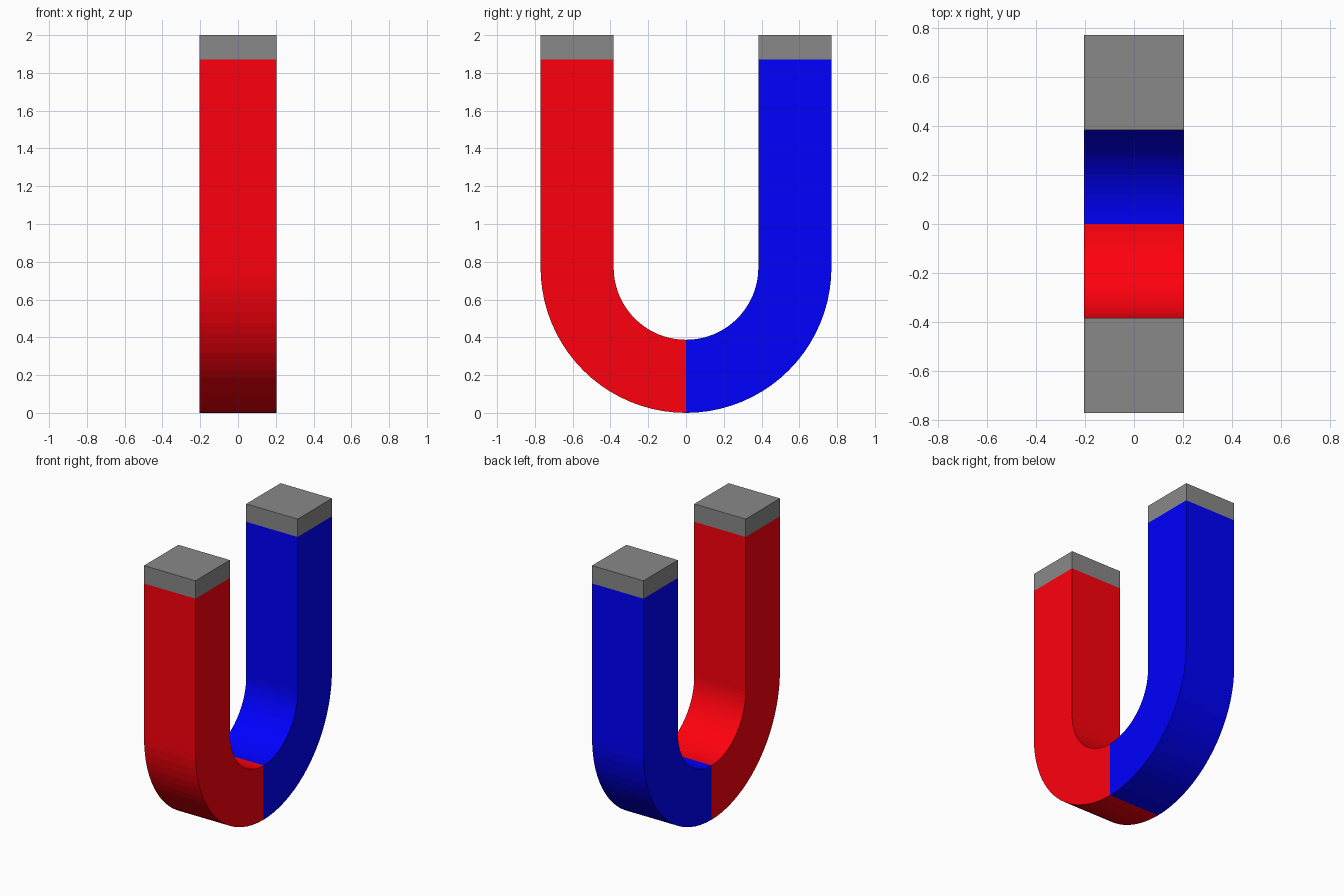
import bpy, bmesh
from math import sin, cos, pi

if "Cube" in bpy.data.objects:
    bpy.data.objects.remove(bpy.data.objects["Cube"])

HALF_W = 0.203            # half width in x
R_OUT, R_IN = 0.77, 0.383 # bend radii
ZC = 0.77                 # height of the bend centre
Z_TIP, Z_TOP = 1.872, 2.0
SEGS = 20                 # segments per quarter bend


def material(name, color):
    mat = bpy.data.materials.new(name)
    mat.diffuse_color = color
    mat.use_nodes = True
    mat.node_tree.nodes["Principled BSDF"].inputs["Base Color"].default_value = mat.diffuse_color
    return mat


def sweep(name, stations, mat):
    """Loft a rectangular section through (outer, inner) point pairs in the yz plane."""
    bm = bmesh.new()
    rings = []
    for (yo, zo), (yi, zi) in stations:
        rings.append([bm.verts.new(p) for p in (
            (-HALF_W, yo, zo), (HALF_W, yo, zo), (HALF_W, yi, zi), (-HALF_W, yi, zi))])
    for a, b in zip(rings, rings[1:]):
        for i in range(4):
            j = (i + 1) % 4
            bm.faces.new((a[i], a[j], b[j], b[i]))
    bm.faces.new(rings[0])
    bm.faces.new(rings[-1])
    bmesh.ops.recalc_face_normals(bm, faces=bm.faces[:])
    mesh = bpy.data.meshes.new(name)
    bm.to_mesh(mesh)
    bm.free()
    obj = bpy.data.objects.new(name, mesh)
    bpy.context.collection.objects.link(obj)
    mesh.materials.append(mat)
    return obj


red = material("red_paint", (1.0, 0.0, 0.004, 1))
blue = material("blue_paint", (0.0, 0.0, 1.0, 1))
metal = material("bare_metal", (0.25, 0.25, 0.25, 1))

for side, label, mat in ((-1, "red", red), (1, "blue", blue)):
    # Painted half: quarter bend from the bottom centre, then the straight arm
    stations = []
    for k in range(SEGS + 1):
        a = pi / 2 * k / SEGS
        stations.append(tuple((side * r * sin(a), ZC - r * cos(a)) for r in (R_OUT, R_IN)))
    stations.append(((side * R_OUT, Z_TIP), (side * R_IN, Z_TIP)))
    sweep(f"{label}_arm", stations, mat)

    # Bare metal pole tip
    sweep(f"{label}_pole_tip",
          [((side * R_OUT, z), (side * R_IN, z)) for z in (Z_TIP, Z_TOP)], metal)
